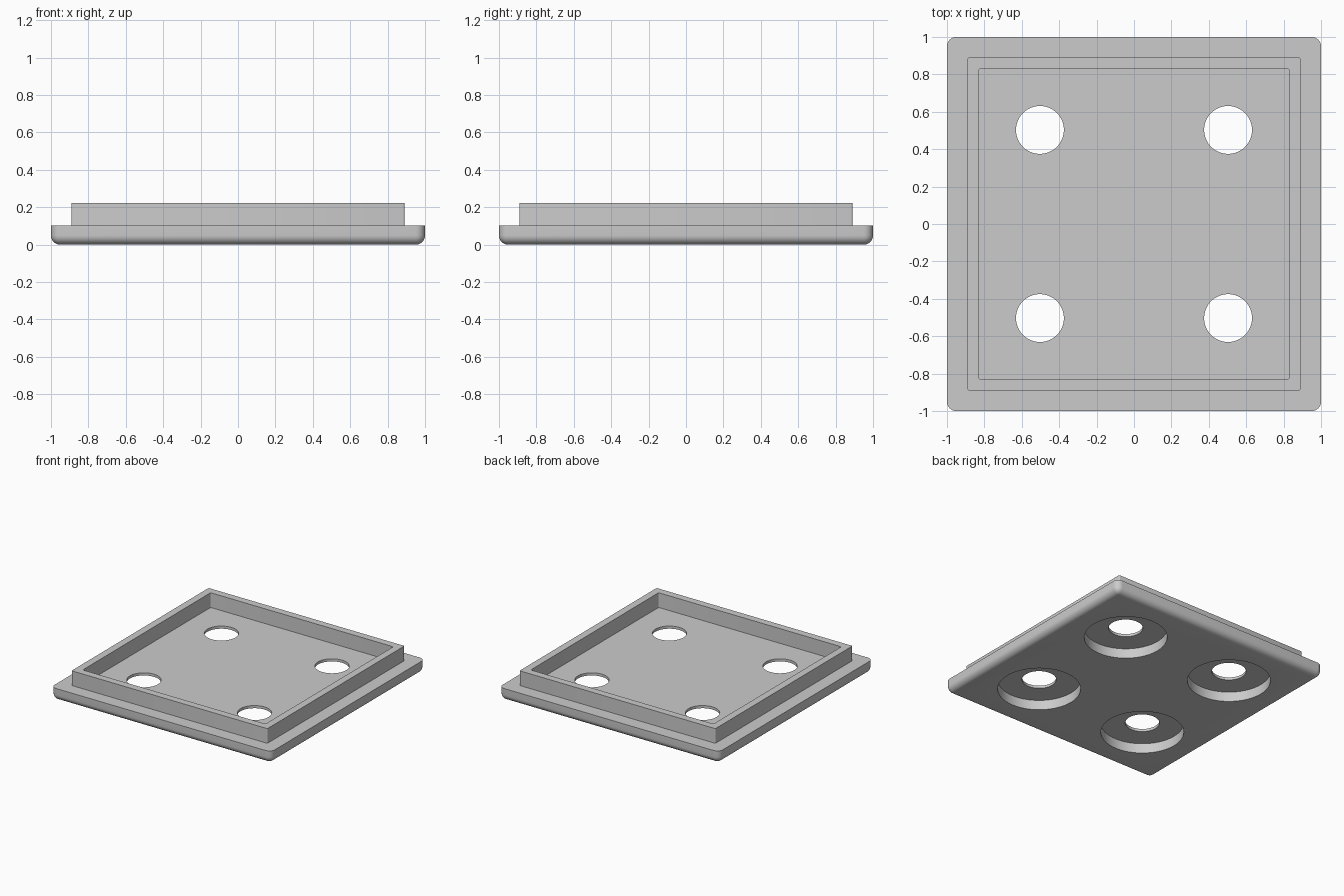
import bpy
import bmesh
import math
from mathutils import Matrix

PLATE_TOP, RIM_TOP = 0.102, 0.223
FILLET = 0.05
HOLE_X = 0.503
HOLE_R, RECESS_R, RECESS_DEPTH = 0.128, 0.31, 0.08

cube = bpy.data.objects.get("Cube")
if cube:
    bpy.data.objects.remove(cube, do_unlink=True)

grey = bpy.data.materials.new("light_grey")
grey.use_nodes = True
GREY = (0.6, 0.6, 0.6, 1)
grey.diffuse_color = GREY
grey.node_tree.nodes["Principled BSDF"].inputs["Base Color"].default_value = GREY


def finish(name, bm):
    mesh = bpy.data.meshes.new(name)
    bm.normal_update()
    bm.to_mesh(mesh)
    bm.free()
    mesh.materials.append(grey)
    obj = bpy.data.objects.new(name, mesh)
    bpy.context.collection.objects.link(obj)
    return obj


def rounded_box(name, half, z0, z1, radius, segments, round_bottom=False):
    """Square box with rounded upright corners and, if asked, a rounded underside."""
    bm = bmesh.new()
    size = Matrix.Diagonal((2 * half, 2 * half, z1 - z0, 1))
    bmesh.ops.create_cube(bm, size=1, matrix=Matrix.Translation((0, 0, (z0 + z1) / 2)) @ size)
    edges = []
    for e in bm.edges:
        a, b = (v.co.z for v in e.verts)
        upright = abs(a - b) > 1e-4
        bottom = max(a, b) < z0 + 1e-4
        if upright or (round_bottom and bottom):
            edges.append(e)
    bmesh.ops.bevel(bm, geom=edges, offset=radius, segments=segments, profile=0.5, affect='EDGES')
    return finish(name, bm)


def cylinders(name, radius, z0, z1):
    """Four upright cylinders, one per quarter of the plate."""
    bm = bmesh.new()
    for sx in (-1, 1):
        for sy in (-1, 1):
            place = Matrix.Translation((sx * HOLE_X, sy * HOLE_X, (z0 + z1) / 2))
            bmesh.ops.create_cone(bm, cap_ends=True, segments=64, radius1=radius,
                                  radius2=radius, depth=z1 - z0, matrix=place)
    return finish(name, bm)


def cut(obj, cutter):
    cutter.hide_render = True
    mod = obj.modifiers.new("cut", 'BOOLEAN')
    mod.operation, mod.solver, mod.object = 'DIFFERENCE', 'EXACT', cutter
    bpy.context.view_layer.objects.active = obj
    bpy.ops.object.modifier_apply(modifier=mod.name)
    bpy.data.objects.remove(cutter, do_unlink=True)


def smooth(obj):
    bpy.ops.object.select_all(action='DESELECT')
    obj.select_set(True)
    bpy.context.view_layer.objects.active = obj
    bpy.ops.object.shade_smooth_by_angle(angle=math.radians(30))


# Base plate with through holes and wide round recesses underneath
plate = rounded_box("base_plate", 1, 0, PLATE_TOP, FILLET, 8, round_bottom=True)
cut(plate, cylinders("recess_cutter", RECESS_R, -0.1, RECESS_DEPTH))
cut(plate, cylinders("hole_cutter", HOLE_R, -0.1, 0.2))
smooth(plate)

# Raised square rim, sunk a little into the plate
rim = rounded_box("raised_rim", 0.89, PLATE_TOP - 0.01, RIM_TOP, 0.008, 3)
cut(rim, rounded_box("rim_cutter", 0.83, 0, 0.4, 0.012, 3))
smooth(rim)
